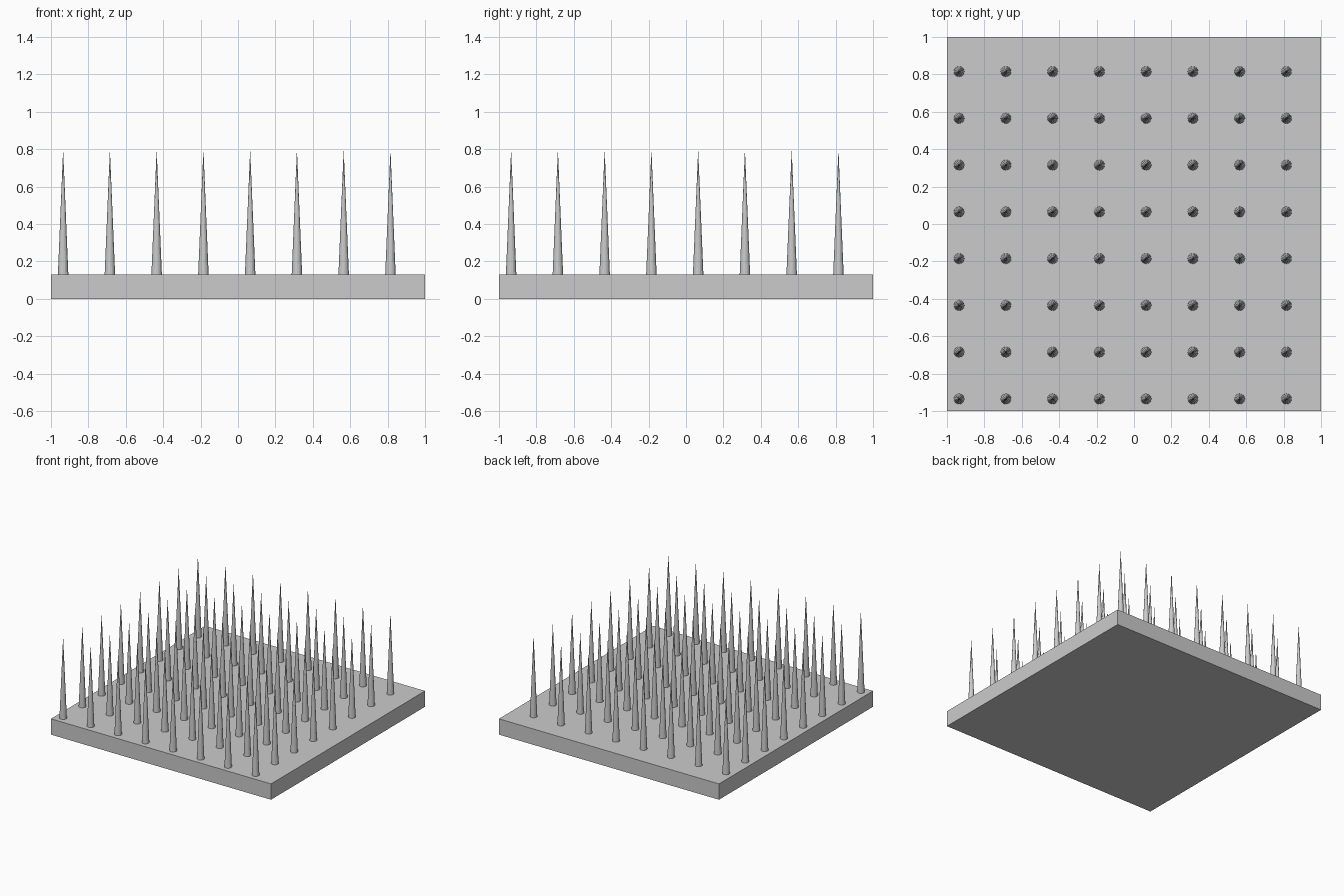
import bpy
import bmesh
from mathutils import Matrix

cube = bpy.data.objects.get("Cube")
if cube:
    bpy.data.objects.remove(cube, do_unlink=True)

COUNT, SPACING, FIRST = 8, 0.25, -0.935
BASE_H, TIP_Z, RADIUS = 0.13, 0.80, 0.028

# Single grey material
grey = bpy.data.materials.new("plain_grey")
grey.use_nodes = True
colour = (0.6, 0.6, 0.6, 1)
grey.diffuse_color = colour
grey.node_tree.nodes["Principled BSDF"].inputs["Base Color"].default_value = colour


def make_object(name, bm):
    mesh = bpy.data.meshes.new(name)
    bm.to_mesh(mesh)
    bm.free()
    mesh.materials.append(grey)
    obj = bpy.data.objects.new(name, mesh)
    bpy.context.collection.objects.link(obj)
    return obj


# Square base slab
bm = bmesh.new()
bmesh.ops.create_cube(bm, size=1, matrix=Matrix.Translation((0, 0, BASE_H / 2))
                      @ Matrix.Diagonal((2, 2, BASE_H, 1)))
make_object("base_slab", bm)

# One slender spike, repeated over the slab in a grid
height = TIP_Z - BASE_H
bm = bmesh.new()
bmesh.ops.create_cone(bm, cap_ends=True, segments=16, radius1=RADIUS, radius2=0,
                      depth=height, matrix=Matrix.Translation((0, 0, height / 2)))
bmesh.ops.remove_doubles(bm, verts=bm.verts, dist=0.0001)
spikes = make_object("spikes", bm)
spikes.location = (FIRST, FIRST, BASE_H)

for name, axis in (("columns", 0), ("rows", 1)):
    array = spikes.modifiers.new(name, "ARRAY")
    array.count = COUNT
    array.use_relative_offset = False
    array.use_constant_offset = True
    offset = [0, 0, 0]
    offset[axis] = SPACING
    array.constant_offset_displace = offset
